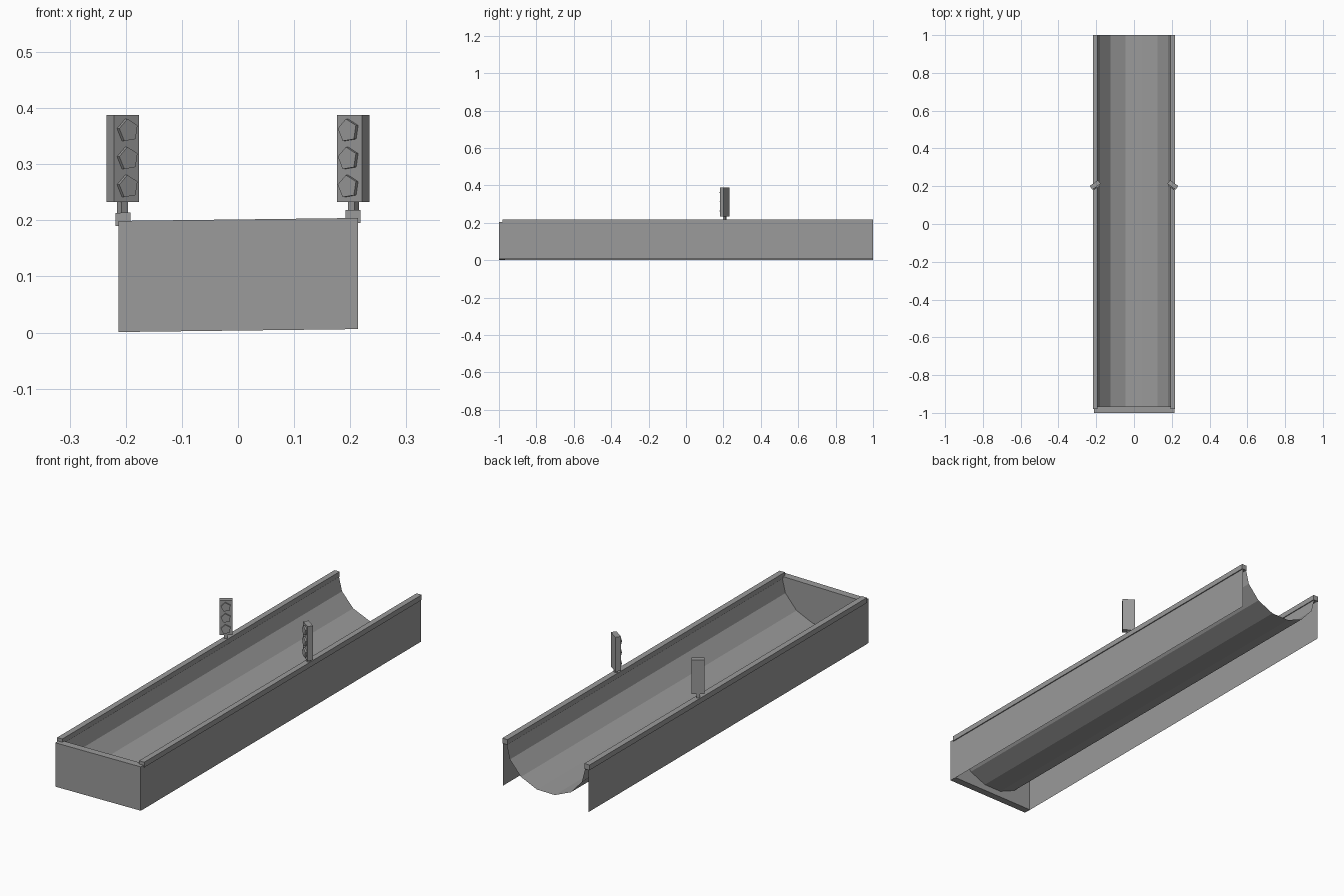
import bpy, bmesh, math
from mathutils import Matrix

if "Cube" in bpy.data.objects:
    bpy.data.objects.remove(bpy.data.objects["Cube"])

# The trough leans slightly: its right side sits a touch higher (shear of z along x)
LEAN = Matrix.Identity(4)
LEAN[2][0] = 0.0122
LEAN[2][3] = 0.0026

# Dark grey finish
GREY = bpy.data.materials.new("dark_grey")
GREY.diffuse_color = (0.325, 0.325, 0.325, 1)
GREY.use_nodes = True
GREY.node_tree.nodes["Principled BSDF"].inputs["Base Color"].default_value = GREY.diffuse_color


def finish(name, bm, matrix):
    bm.transform(matrix)
    me = bpy.data.meshes.new(name)
    bm.to_mesh(me)
    bm.free()
    me.materials.append(GREY)
    ob = bpy.data.objects.new(name, me)
    bpy.context.collection.objects.link(ob)
    return ob


def box(name, lo, hi, matrix):
    bm = bmesh.new()
    size = [h - l for l, h in zip(lo, hi)]
    mid = [(h + l) / 2 for l, h in zip(lo, hi)]
    bmesh.ops.create_cube(bm, size=1, matrix=Matrix.Translation(mid) @ Matrix.Diagonal((*size, 1)))
    return finish(name, bm, matrix)


def sweep(name, profile, y0, y1):
    """Open sheet: an x-z profile extended along y."""
    bm = bmesh.new()
    rows = [[bm.verts.new((x, y, z)) for x, z in profile] for y in (y0, y1)]
    for i in range(len(profile) - 1):
        bm.faces.new((rows[0][i], rows[0][i + 1], rows[1][i + 1], rows[1][i]))
    return finish(name, bm, LEAN)


# Half-pipe channel: lower half of a 14-sided tube, slightly flattened
RX, RZ, CZ = 0.2, 0.181, 0.206
arc = [(-RX * math.cos(math.pi * i / 7), CZ - RZ * math.sin(math.pi * i / 7)) for i in range(8)]
sweep("channel", arc, -0.98, 1.0)

# Solid end wall
box("end_wall", (-0.213, -1.0, 0.001), (0.214, -0.967, 0.199), LEAN)

for side, s in (("left", -1), ("right", 1)):
    # Thin side wall, facing outward
    edge = [(s * 0.2135, 0.0), (s * 0.2135, 0.2)]
    sweep(side + "_wall", edge if s > 0 else edge[::-1], -0.985, 1.0)
    # Top rail
    xs = sorted((s * 0.192, s * 0.218))
    box(side + "_rail", (xs[0], -0.98, 0.19), (xs[1], 1.0, 0.2135), LEAN)

    # Signal light, turned inward toward the closed end
    place = Matrix.Translation((s * 0.2055, 0.207, 0)) @ Matrix.Rotation(-s * math.radians(35), 4, 'Z')
    box(side + "_signal_box", (-0.027, -0.012, 0.233), (0.027, 0.012, 0.388), place)
    box(side + "_signal_post", (-0.007, -0.007, 0.205), (0.007, 0.007, 0.236), place)

    # Three five-sided lenses
    bm = bmesh.new()
    for lz in (0.26, 0.31, 0.36):
        m = (Matrix.Translation((0, -0.0135, lz)) @ Matrix.Rotation(math.pi / 2, 4, 'X')
             @ Matrix.Rotation(math.radians(8), 4, 'Z'))
        bmesh.ops.create_cone(bm, cap_ends=True, segments=5, radius1=0.021,
                              radius2=0.021, depth=0.011, matrix=m)
    finish(side + "_signal_lenses", bm, place)
